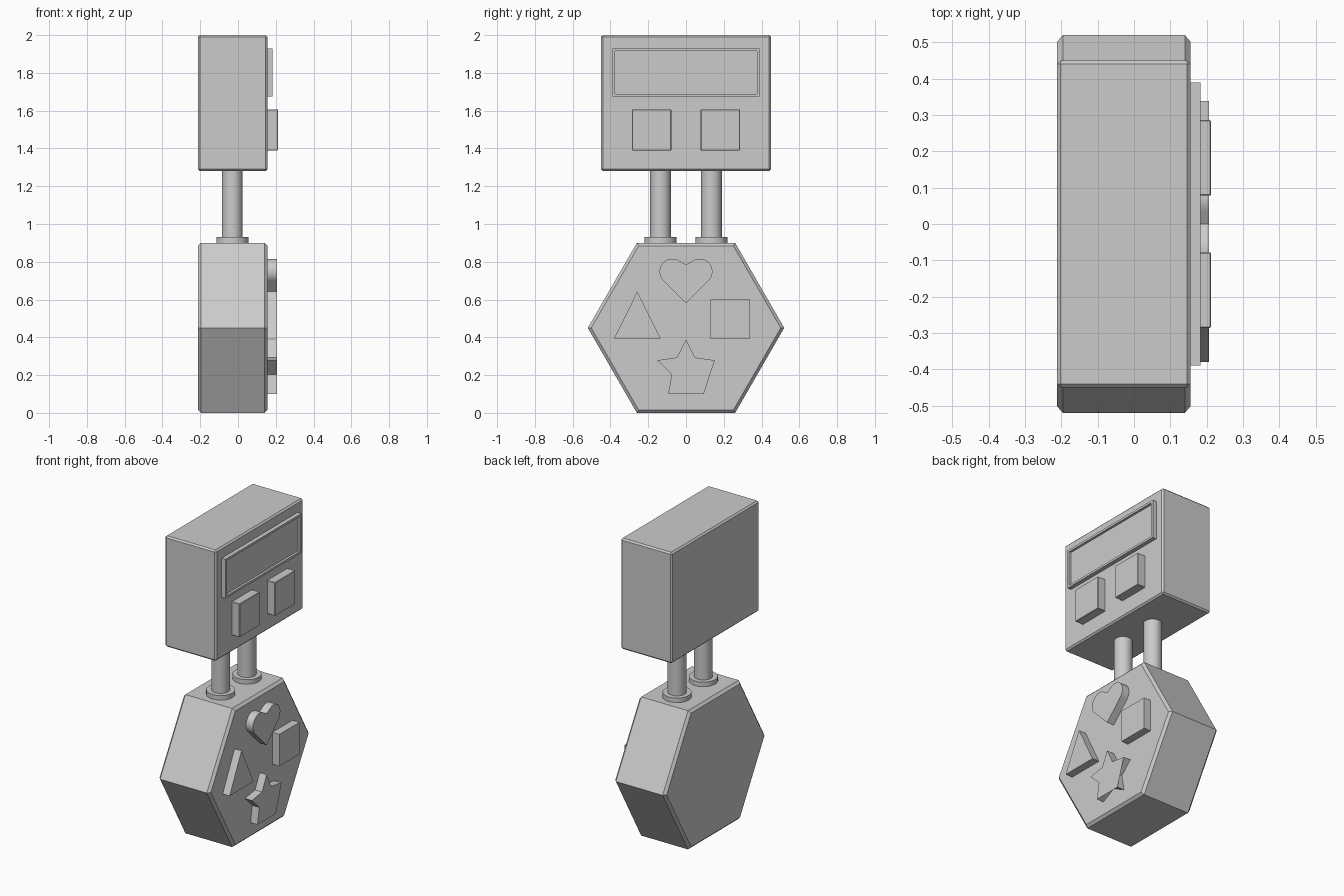
import bpy, bmesh
from math import sin, cos, radians

if "Cube" in bpy.data.objects:
    bpy.data.objects.remove(bpy.data.objects["Cube"])

BACK, FACE = -0.212, 0.156   # common back and face planes of both bodies


def finish(name, bm, bevel=0.0, limit=30):
    bmesh.ops.recalc_face_normals(bm, faces=bm.faces)
    mesh = bpy.data.meshes.new(name)
    bm.to_mesh(mesh)
    bm.free()
    ob = bpy.data.objects.new(name, mesh)
    bpy.context.collection.objects.link(ob)
    if bevel:
        m = ob.modifiers.new("bevel", 'BEVEL')
        m.width, m.segments = bevel, 1
        m.limit_method, m.angle_limit = 'ANGLE', radians(limit)
    return ob


def smooth(ob):
    bpy.ops.object.select_all(action='DESELECT')
    ob.select_set(True)
    bpy.context.view_layer.objects.active = ob
    bpy.ops.object.shade_smooth_by_angle(angle=radians(30))


def prism(pts, x0, x1):
    """Extrude a (y, z) outline along x."""
    bm = bmesh.new()
    f = bm.faces.new([bm.verts.new((x0, y, z)) for y, z in pts])
    ext = bmesh.ops.extrude_face_region(bm, geom=[f], use_keep_orig=True)
    vs = [v for v in ext['geom'] if isinstance(v, bmesh.types.BMVert)]
    bmesh.ops.translate(bm, verts=vs, vec=(x1 - x0, 0, 0))
    return bm


def rect(y0, y1, z0, z1):
    return [(y0, z0), (y1, z0), (y1, z1), (y0, z1)]


def cylinder(name, y, r, z0, z1):
    bpy.ops.mesh.primitive_cylinder_add(vertices=32, radius=r, depth=z1 - z0,
                                        location=(-0.03, y, (z0 + z1) / 2))
    ob = bpy.context.object
    ob.name = name
    smooth(ob)


# Upper display box and lower hexagonal body
finish("display_box", prism(rect(-0.45, 0.45, 1.28, 2.0), BACK, FACE), 0.01)
hexagon = [(0.52 * cos(radians(60 * i)), 0.45 + 0.52 * sin(radians(60 * i))) for i in range(6)]
finish("hexagon_body", prism(hexagon, BACK, FACE), 0.016, 75)

# Recessed screen
bm = prism(rect(-0.39, 0.39, 1.675, 1.93), FACE - 0.01, 0.183)
bmesh.ops.recalc_face_normals(bm, faces=bm.faces)
front = max(bm.faces, key=lambda f: f.calc_center_median().x)
bmesh.ops.inset_region(bm, faces=[front], thickness=0.02)
bmesh.ops.inset_region(bm, faces=[front], thickness=0.0, depth=-0.015)
finish("screen", bm)

# Square eye buttons, posts and collars
for s, side in ((-1, "left"), (1, "right")):
    y = s * 0.182
    finish(side + "_eye", prism(rect(y - 0.104, y + 0.104, 1.39, 1.607), FACE - 0.01, 0.212), 0.003)
    cylinder(side + "_post", s * 0.135, 0.055, 0.9, 1.285)
    cylinder(side + "_collar", s * 0.135, 0.085, 0.89, 0.93)

# Raised shapes on the hexagon
DEPTH = (FACE - 0.01, 0.206)
half = [(0.072 + 0.068 * cos(radians(a)), 0.748 + 0.068 * sin(radians(a)))
        for a in range(-45, 126, 10)]
heart = [(0, 0.58)] + half + [(0, 0.785)] + [(-y, z) for y, z in reversed(half)]
smooth(finish("heart", prism(heart, *DEPTH)))
finish("triangle", prism([(-0.38, 0.395), (-0.135, 0.395), (-0.258, 0.642)], *DEPTH))
finish("square", prism(rect(0.13, 0.338, 0.393, 0.6), *DEPTH))

# Star: full star walls, with a cap that bridges its two lower right notches
star = [((0.08 if i % 2 else 0.16) * sin(radians(36 * i)),
         0.229 + (0.08 if i % 2 else 0.16) * cos(radians(36 * i))) for i in range(10)]
bm = bmesh.new()
ring = [[bm.verts.new((x, y, z)) for y, z in star] for x in DEPTH]
for i in range(10):
    j = (i + 1) % 10
    bm.faces.new((ring[0][i], ring[0][j], ring[1][j], ring[1][i]))
bm.faces.new(ring[0])
bm.faces.new([v for i, v in enumerate(ring[1]) if i not in (3, 5)])
finish("star", bm)
